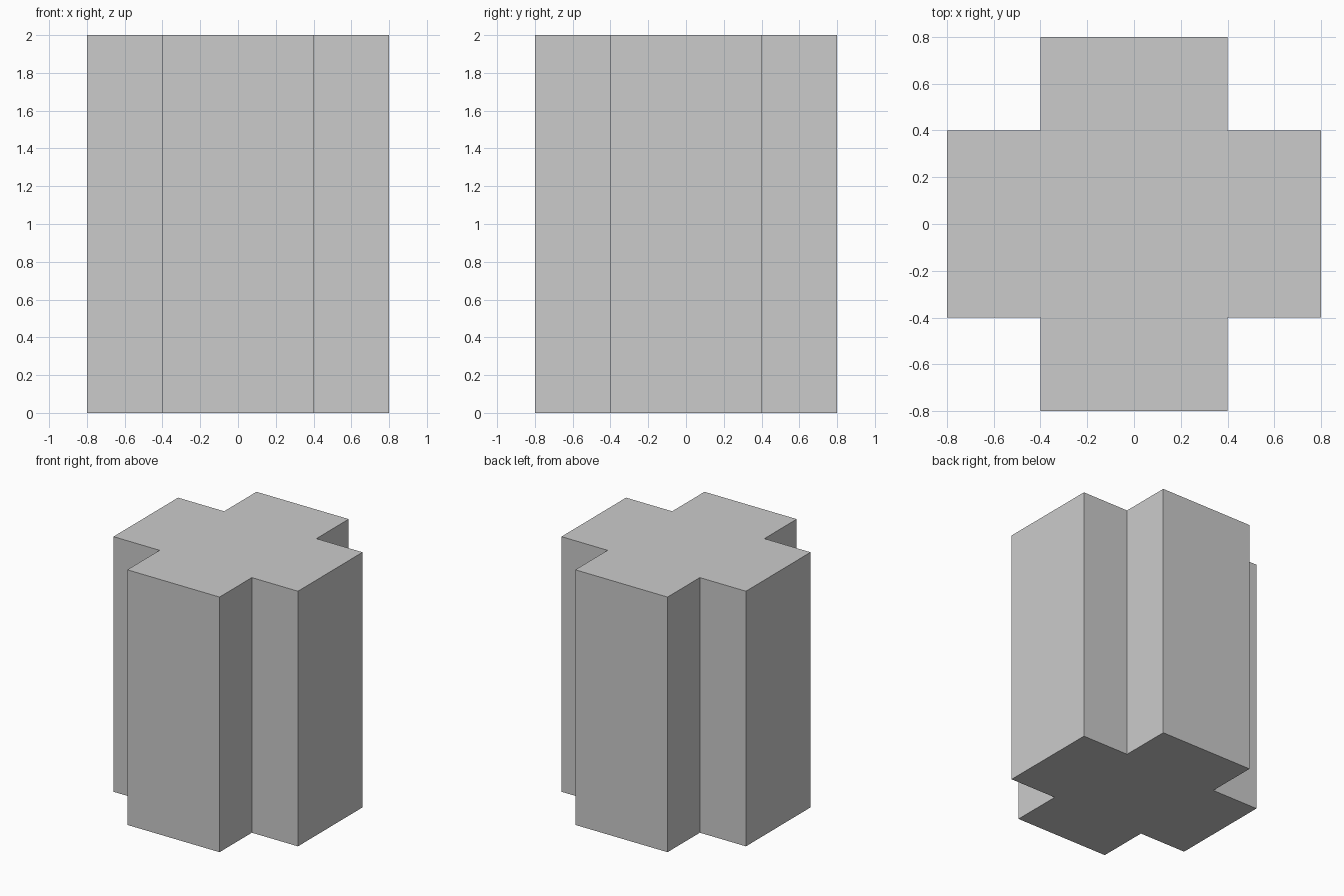
import bpy, bmesh

if "Cube" in bpy.data.objects:
    bpy.data.objects.remove(bpy.data.objects["Cube"])

INNER, OUTER, HEIGHT = 0.4, 0.8, 2.0

# Plus-shaped outline: one corner notch, turned through four quarters
outline = []
corner = [(OUTER, -INNER), (OUTER, INNER), (INNER, INNER)]
for _ in range(4):
    outline += corner
    corner = [(-y, x) for x, y in corner]

# Cross column: outline face extruded to full height
bm = bmesh.new()
base = bm.faces.new([bm.verts.new((x, y, 0)) for x, y in outline])
top = bmesh.ops.extrude_face_region(bm, geom=[base], use_keep_orig=True)["geom"]
bmesh.ops.translate(bm, vec=(0, 0, HEIGHT),
                    verts=[v for v in top if isinstance(v, bmesh.types.BMVert)])
bmesh.ops.recalc_face_normals(bm, faces=bm.faces)

mesh = bpy.data.meshes.new("cross_column")
bm.to_mesh(mesh)
bm.free()
bpy.context.collection.objects.link(bpy.data.objects.new("cross_column", mesh))
